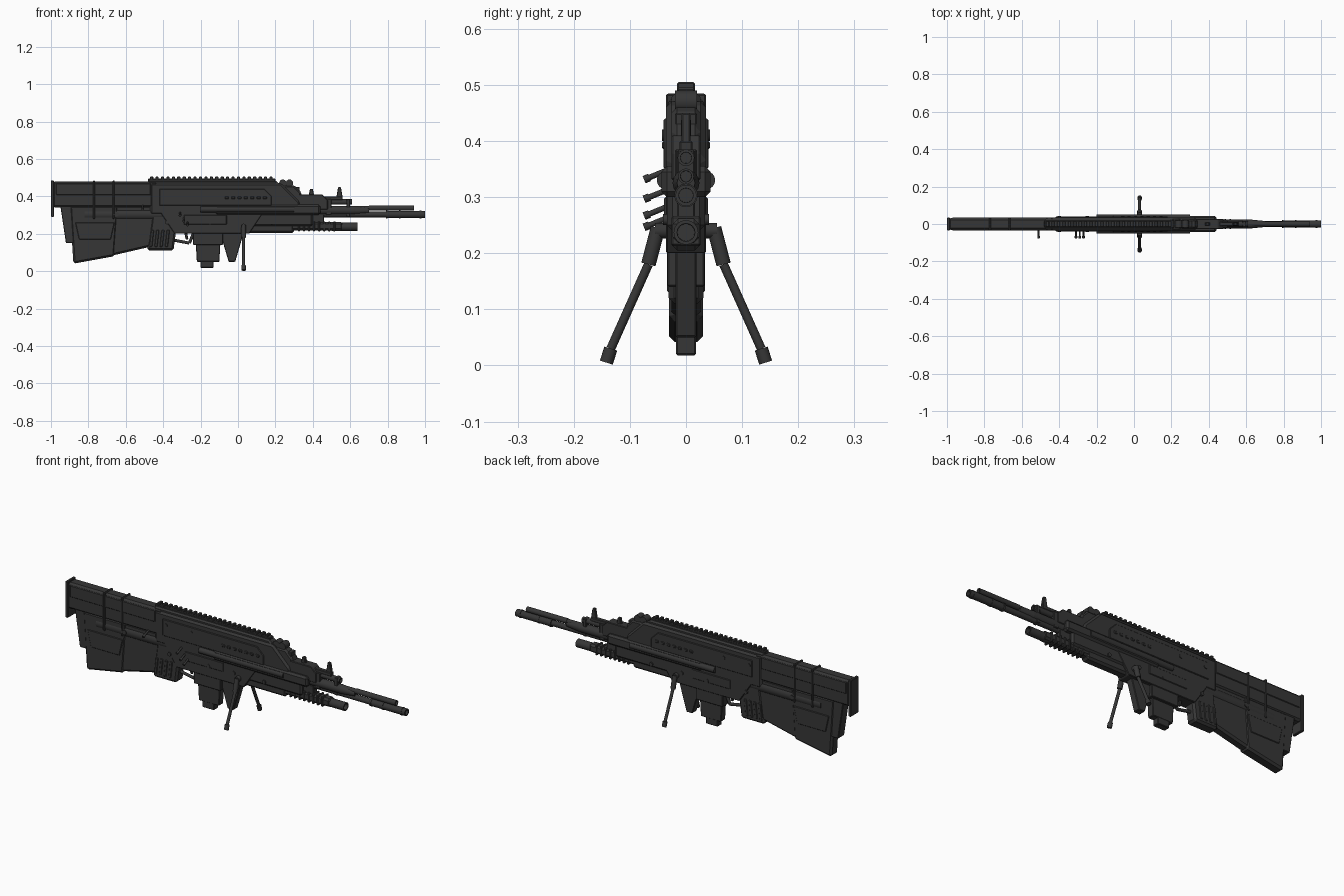
import bpy, bmesh, math
from mathutils import Vector

cube = bpy.data.objects.get("Cube")
if cube:
    bpy.data.objects.remove(cube)

GUNMETAL = bpy.data.materials.new("dark gunmetal")
GUNMETAL.use_nodes = True
GUNMETAL.diffuse_color = (.037, .037, .037, 1)
GUNMETAL.node_tree.nodes["Principled BSDF"].inputs["Base Color"].default_value = GUNMETAL.diffuse_color

# Shared half widths and heights
BODY, SLIM, THIN = .036, .026, .016
BORE, UPPER_BORE, GAS_LINE, LAUNCHER_LINE = .303, .337, .37, .237
FINE, SOFT = .003, .01


def finish(name, bm):
    bmesh.ops.recalc_face_normals(bm, faces=bm.faces)
    mesh = bpy.data.meshes.new(name)
    bm.to_mesh(mesh)
    bm.free()
    part = bpy.data.objects.new(name, mesh)
    bpy.context.collection.objects.link(part)
    mesh.materials.append(GUNMETAL)
    return part


def block(name, left, right, bottom, top, half=BODY, y=0, lean=0, taper=0, drop=0, nose=0, bevel=FINE):
    """Slab across y: lean and taper move its lower corners, drop lowers the rear one, nose cuts the front top."""
    outline = [(left, top), (left + lean + taper, bottom - drop), (right + lean - taper, bottom), (right, top - nose)]
    if nose:
        outline.append((right - nose, top))
    bm = bmesh.new()
    face = bm.faces.new([bm.verts.new((x, y - half, z)) for x, z in outline])
    grown = bmesh.ops.extrude_face_region(bm, geom=[face])["geom"]
    moved = [item for item in grown if isinstance(item, bmesh.types.BMVert)]
    bmesh.ops.translate(bm, vec=(0, half + half, 0), verts=moved)
    part = finish(name, bm)
    chamfer = part.modifiers.new("chamfer", "BEVEL")
    chamfer.width = bevel
    chamfer.segments = 1


def row(name, count, start, step, width, **shape):
    for index in range(count):
        left = start + index * step
        block(name, left=left, right=left + width, **shape)


def rod(name, start, end, radius, tip=None, wall=0):
    """Round bar between two points; a wall thickness hollows out its far end."""
    start, end = Vector(start), Vector(end)
    axis = end - start
    bm = bmesh.new()
    bmesh.ops.create_cone(bm, cap_ends=True, segments=16, radius1=radius,
                          radius2=tip or radius, depth=axis.length)
    if wall:
        cap = max(bm.faces, key=lambda face: face.calc_center_median().z)
        bmesh.ops.inset_individual(bm, faces=[cap], thickness=wall)
        bmesh.ops.inset_individual(bm, faces=[cap], thickness=wall / 9, depth=-wall * 6)
    bm.transform(axis.to_track_quat("Z", "Y").to_matrix().to_4x4())
    bmesh.ops.translate(bm, vec=(start + end) / 2, verts=bm.verts)
    part = finish(name, bm)
    bpy.ops.object.select_all(action="DESELECT")
    part.select_set(True)
    bpy.context.view_layer.objects.active = part
    bpy.ops.object.shade_smooth_by_angle(angle=math.radians(40))


def pipe(name, left, right, z, radius, y=0, **ends):
    rod(name, (left, y, z), (right, y, z), radius, **ends)


def pin(name, x, z, radius, reach=BODY):
    rod(name, (x, -reach, z), (x, reach, z), radius)


# Stock
block("butt_plate", left=-1, right=-.984, bottom=.29, top=.485, half=.034)
block("upper_stock", left=-.99, right=-.43, bottom=.34, top=.48, half=.031, bevel=SOFT)
block("stock_spine", left=-.98, right=-.46, bottom=.4, top=.476, half=.034, bevel=SOFT)
block("rear_stock_leg", left=-.95, right=-.85, bottom=.15, top=.35, half=SLIM, lean=.03)
block("lower_stock", left=-.9, right=-.64, bottom=.08, top=.35, half=.03, taper=.02, drop=.04, bevel=SOFT)
block("stock_web", left=-.68, right=-.42, bottom=.13, top=.35, half=SLIM, lean=-.05, drop=.06, bevel=SOFT)
block("stock_panel", left=-.87, right=-.66, bottom=.17, top=.26, half=.033, taper=.02)
row("stock_strap", count=2, start=-.776, step=.105, width=.012, bottom=.28, top=.484)
pin("stock_bolt", x=-.65, z=BORE, radius=.012)
pipe("stock_tube", left=-.82, right=-.4, z=BORE, radius=.034)

# Pistol grip and trigger
block("pistol_grip", left=-.46, right=-.32, bottom=.11, top=.3, half=.031, lean=-.025, bevel=SOFT)
row("grip_rib", count=4, start=-.465, step=.028, width=.016, bottom=.13, top=.22, half=.034, lean=-.01)
rod("guard_bottom", (-.34, 0, .165), (-.26, 0, .15), radius=.008)
rod("guard_front", (-.26, 0, .15), (-.235, 0, .21), radius=.008)
block("trigger", left=-.29, right=-.275, bottom=.17, top=.22, half=.006, lean=.01)

# Receiver and stepped front
block("receiver", left=-.47, right=.33, bottom=.3, top=.47, nose=.1, bevel=SOFT)
block("lower_receiver", left=-.42, right=.14, bottom=.2, top=.32, taper=.08)
block("receiver_crown", left=-.48, right=.22, bottom=.45, top=.486, half=SLIM, nose=.02, bevel=SOFT)
block("side_plate", left=-.42, right=.18, bottom=.35, top=.44, half=.04, nose=.04)
block("front_shroud", left=.1, right=.34, bottom=.33, top=.46, half=SLIM, nose=.04, bevel=SOFT)
block("front_shroud_step", left=.3, right=.48, bottom=.33, top=.41, half=SLIM, nose=.03)
block("handguard", left=-.12, right=.44, bottom=.3, top=.355, half=.044, bevel=SOFT)
block("lower_handguard", left=0, right=.4, bottom=.24, top=.31, half=.034, bevel=SOFT)

# Toothed top rail
block("top_rail", left=-.48, right=.2, bottom=.47, top=.495, half=THIN)
row("rail_tooth", count=23, start=-.47, step=.029, width=.017, bottom=.49, top=.505, half=THIN)

# Fittings on both sides, with the bipod
for side in (-1, 1):
    flank = side * .04
    pipe("side_tube", left=-.2, right=.3, z=.33, y=side * BODY, radius=THIN)
    row("receiver_vent", count=7, start=-.07, step=.034, width=.02, bottom=.385, top=.4, half=FINE, y=flank)
    block("lower_side_panel", left=-.29, right=-.06, bottom=.25, top=.3, half=FINE, y=side * BODY)
    hinge, knee = Vector((.03, side * .05, .245)), Vector((.03, side * .067, .18))
    ankle, sole = Vector((.03, side * .134, .03)), Vector((.03, side * .142, .005))
    rod("bipod_sleeve", hinge, knee, radius=.013)
    rod("bipod_leg", knee, ankle, radius=.008)
    rod("bipod_foot", ankle, sole, radius=.012)
pin("bipod_hinge", x=.03, z=.24, radius=.014, reach=.055)

# Receiver pins pass through to both sides
for x in (-.4, -.25):
    pin("upper_pin", x=x, z=.41, radius=SOFT, reach=.043)
for x in (-.38, -.15, 0, .18):
    pin("lower_pin", x=x, z=.26, radius=SOFT, reach=.041)

# Control levers on the right side
for x, z in ((-.51, .335), (-.31, .3), (-.29, .27), (-.27, .25)):
    root, knob = Vector((x, -SLIM, z + THIN)), Vector((x, -.065, z))
    rod("control_lever", root, knob, radius=.005)
    rod("lever_knob", knob, knob + (knob - root) / 4, radius=.007)

# Magazine and angled foregrip
block("magazine_well", left=-.24, right=-.08, bottom=.14, top=.23, half=.033)
block("magazine", left=-.23, right=-.09, bottom=.05, top=.22, half=.019, taper=.01)
block("magazine_base", left=-.2, right=-.13, bottom=.018, top=.06, half=.018)
block("angled_foregrip", left=-.1, right=.035, bottom=.05, top=.22, half=.019, taper=.05)

# Barrels with sleeves and muzzles
pipe("main_barrel", left=.3, right=.9, z=BORE, radius=.015)
pipe("main_muzzle", left=.8, right=1, z=BORE, radius=.019, wall=.006)
for x in (.79, .86, .97):
    pipe("muzzle_collar", left=x, right=x + SOFT, z=BORE, radius=.021)
pipe("upper_barrel", left=.4, right=.75, z=UPPER_BORE, radius=.012)
pipe("upper_muzzle", left=.7, right=.94, z=UPPER_BORE, radius=.014, wall=.004)
pipe("barrel_sleeve", left=.4, right=.62, z=.325, radius=.024)
pipe("barrel_taper", left=.62, right=.7, z=.325, radius=.024, tip=THIN)
pipe("gas_tube", left=.4, right=.61, z=GAS_LINE, radius=.015, wall=.005)
block("barrel_clamp", left=.47, right=.5, bottom=.3, top=.385, half=.02)
block("barrel_bracket", left=.58, right=.6, bottom=.29, top=.385, half=THIN)

# Underslung launcher
block("launcher_body", left=.05, right=.3, bottom=.205, top=.265, half=SLIM, bevel=SOFT)
block("launcher_shroud", left=.28, right=.56, bottom=.218, top=.262, half=.024, bevel=SOFT)
pipe("launcher_muzzle", left=.5, right=.64, z=LAUNCHER_LINE, radius=.022, wall=.006)
row("launcher_rib", count=8, start=.32, step=.027, width=.012, bottom=.213, top=.266, half=SLIM)
block("launcher_mount", left=.28, right=.46, bottom=.25, top=.305, half=THIN)

# Sights and top fittings
block("sight_base", left=.34, right=.56, bottom=.38, top=.4, half=.012)
block("middle_sight", left=.385, right=.4, bottom=.39, top=.44, half=.009, taper=-SOFT)
block("front_sight", left=.535, right=.55, bottom=.39, top=.45, half=.008, taper=-SOFT)
for x in (.24, .275):
    pin("sight_drum", x=x, z=.47, radius=.02, reach=.02)
block("rear_sight_step", left=.29, right=.33, bottom=.4, top=.45, half=.02)
